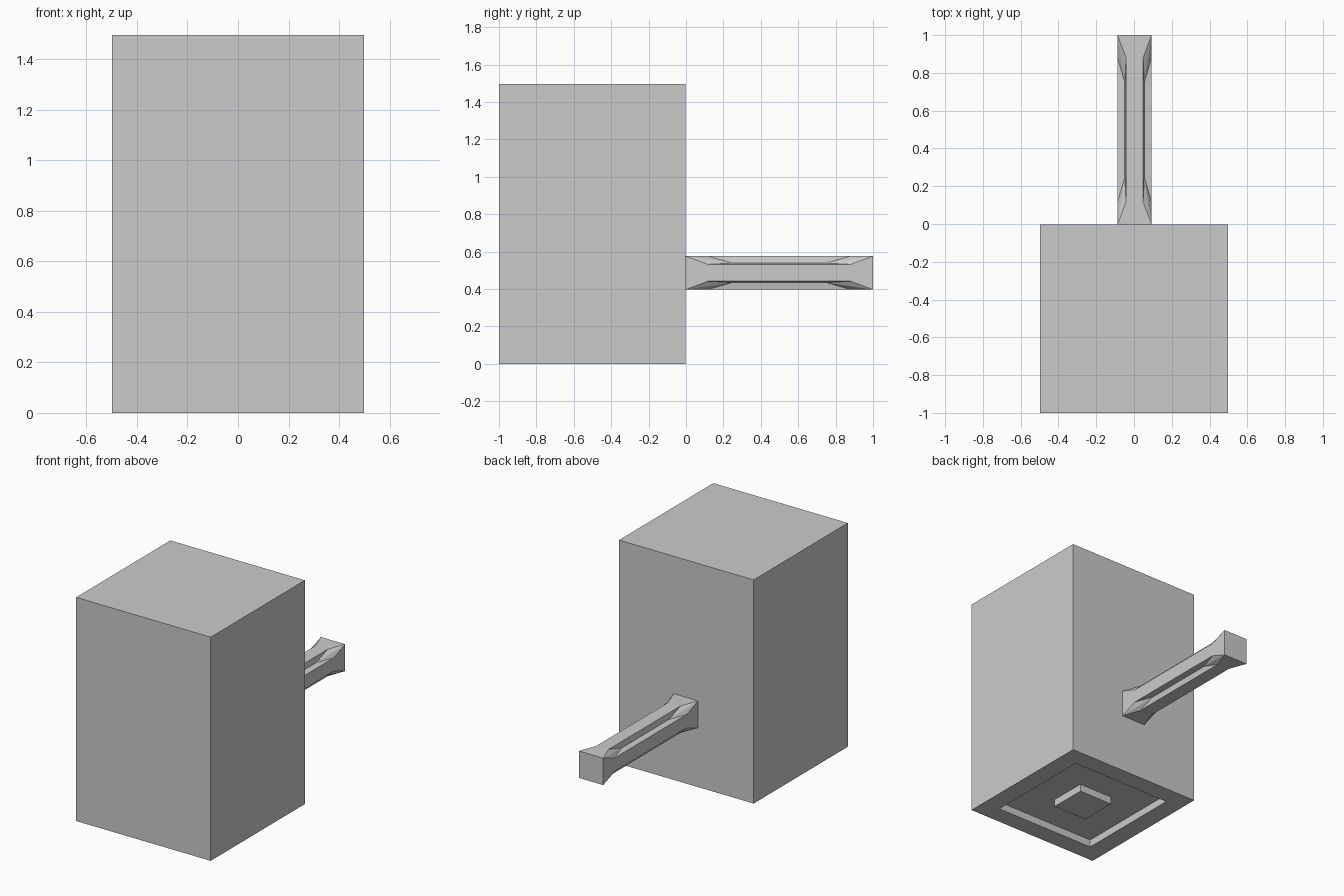
import bpy
import bmesh

cube = bpy.data.objects.get("Cube")
if cube:
    bpy.data.objects.remove(cube, do_unlink=True)

grey = bpy.data.materials.new("plain_grey")
grey.use_nodes = True
colour = (0.6, 0.6, 0.6, 1)
grey.diffuse_color = colour
grey.node_tree.nodes["Principled BSDF"].inputs["Base Color"].default_value = colour


def make_object(name, bm):
    bmesh.ops.recalc_face_normals(bm, faces=bm.faces)
    mesh = bpy.data.meshes.new(name)
    bm.to_mesh(mesh)
    bm.free()
    mesh.materials.append(grey)
    obj = bpy.data.objects.new(name, mesh)
    bpy.context.collection.objects.link(obj)
    return obj


# Block body, with a square channel sunk around a flush central pad underneath
HALF, HEIGHT, FRONT, BACK = 0.498, 1.496, -1.0, -0.003
MID_Y = (FRONT + BACK) / 2
bm = bmesh.new()


def square_ring(half, z):
    signs = [(-1, -1), (1, -1), (1, 1), (-1, 1)]
    return [bm.verts.new((sx * half, MID_Y + sy * half, z)) for sx, sy in signs]


DEPTH = 0.05
rings = [square_ring(h, z) for h, z in [
    (HALF, HEIGHT), (HALF, 0), (0.373, 0), (0.373, DEPTH), (0.126, DEPTH), (0.126, 0)]]
for a, b in zip(rings, rings[1:]):
    for i in range(4):
        j = (i + 1) % 4
        bm.faces.new((a[i], a[j], b[j], b[i]))
bm.faces.new(rings[0])
bm.faces.new(rings[-1])
make_object("block_body", bm)

# Handle: square bar whose four long edges are notched away between the ends
R = 0.09          # half width of the bar
FLAT = 0.045      # half width of the flat strip left on each side
NOTCH = 0.052     # inner corner of the notch
CX, CZ = 0.003, 0.487
START, END = BACK, 1.0
bm = bmesh.new()


def point(x, z, y):
    return bm.verts.new((CX + x, y, CZ + z))


corners = []
for sx, sz in [(1, 1), (-1, 1), (-1, -1), (1, -1)]:
    c = {}
    for end, base, step in [(0, START, 1), (1, END, -1)]:
        c["tip", end] = point(sx * R, sz * R, base)
        c["cap", end] = point(sx * FLAT, sz * R, base + step * 0.12)
        c["side", end] = point(sx * R, sz * FLAT, base + step * 0.12)
        c["inner", end] = point(sx * NOTCH, sz * NOTCH, base + step * 0.25)
    # Notch walls and the pointed run-outs at each end
    for edge in ("cap", "side"):
        bm.faces.new([c[edge, 0], c["inner", 0], c["inner", 1], c[edge, 1]])
        for end in (0, 1):
            bm.faces.new([c["tip", end], c["inner", end], c[edge, end]])
    corners.append(c)

# Flat strips along the four sides, flaring out at the ends
for i, edge in enumerate(("cap", "side", "cap", "side")):
    a, b = corners[i], corners[(i + 1) % 4]
    bm.faces.new([a[edge, 0], a[edge, 1], b[edge, 1], b[edge, 0]])
    for end in (0, 1):
        bm.faces.new([a["tip", end], a[edge, end], b[edge, end], b["tip", end]])
for end in (0, 1):
    bm.faces.new([c["tip", end] for c in corners])
make_object("handle", bm)
